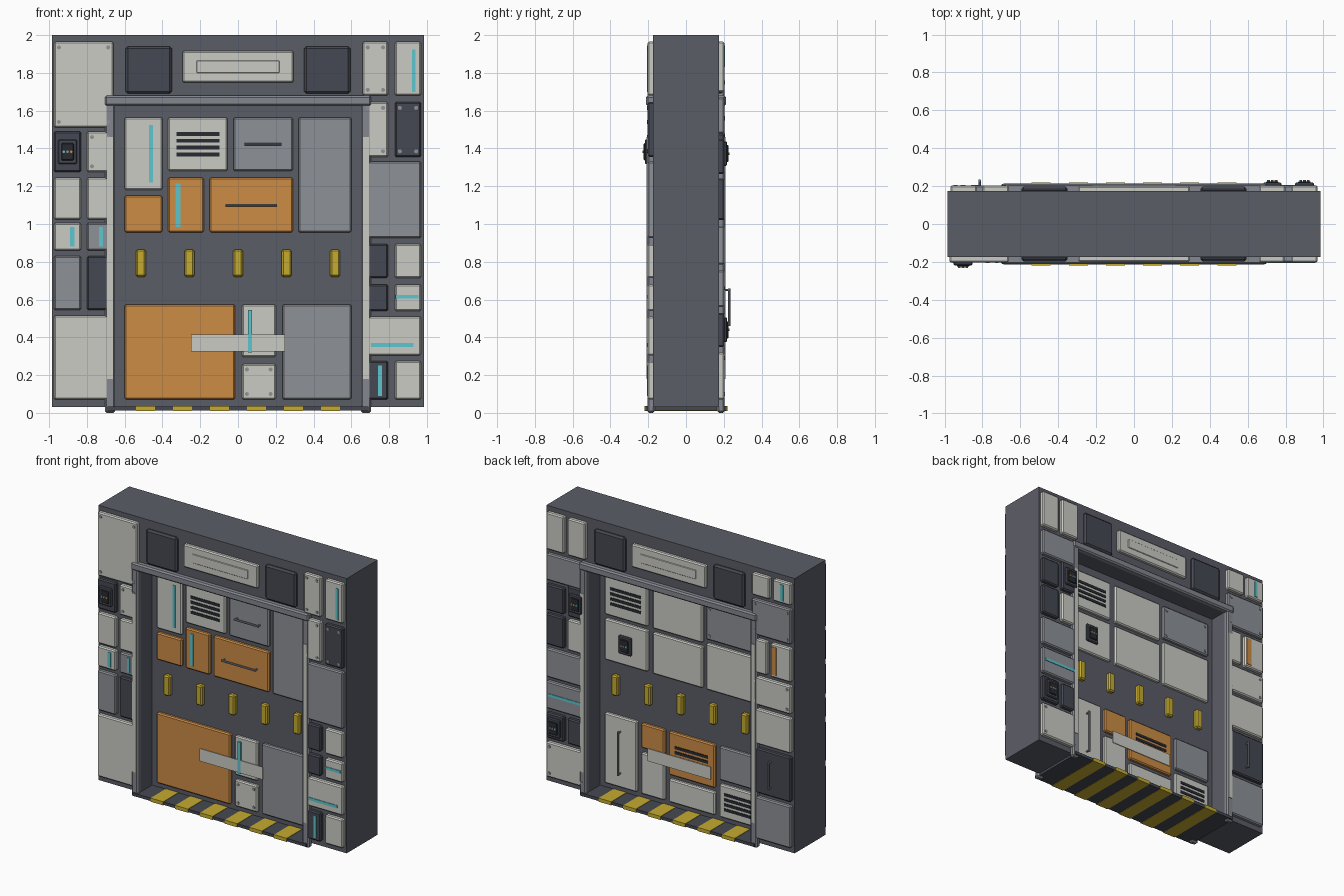
import bpy, bmesh, math
from mathutils import Matrix, Vector

def mat(name, r, g, b):
    m = bpy.data.materials.new(name)
    m.diffuse_color = (r, g, b, 1)
    return m

M = {
    'W': mat('wall_slate', .105, .11, .135), 'L': mat('pale_grey', .60, .60, .56),
    'M': mat('mid_grey', .27, .285, .31), 'D': mat('dark_slate', .06, .066, .085),
    'K': mat('near_black', .022, .024, .03), 'O': mat('orange', .61, .265, .06),
    'Y': mat('yellow', .56, .41, .03), 'C': mat('cyan', .11, .56, .62),
    'F': mat('frame_grey', .23, .245, .275),
}

def finish(bm, name, m, smooth=False):
    bmesh.ops.recalc_face_normals(bm, faces=bm.faces)
    me = bpy.data.meshes.new(name)
    bm.to_mesh(me)
    bm.free()
    me.materials.append(M[m])
    for p in me.polygons:
        p.use_smooth = smooth
    ob = bpy.data.objects.new(name, me)
    bpy.context.collection.objects.link(ob)
    return ob

def box(name, x1, x2, y1, y2, z1, z2, m, bev=0):
    bm = bmesh.new()
    bmesh.ops.create_cube(bm, size=1)
    for v in bm.verts:
        v.co = Vector(((x1 + x2) / 2 + v.co.x * (x2 - x1), (y1 + y2) / 2 + v.co.y * (y2 - y1),
                       (z1 + z2) / 2 + v.co.z * (z2 - z1)))
    if bev:
        bmesh.ops.bevel(bm, geom=bm.edges[:], offset=bev, segments=1, affect='EDGES')
    return finish(bm, name, m)

def rod(name, c, axis, length, r, m, n=8):
    bm = bmesh.new()
    rot = Vector((0, 0, 1)).rotation_difference(Vector(axis)).to_matrix().to_4x4()
    bmesh.ops.create_cone(bm, cap_ends=True, segments=n, radius1=r, radius2=r, depth=length,
                          matrix=Matrix.Translation(c) @ rot)
    return finish(bm, name, m)

# s = -1 front, +1 back; d1..d2 are distances from the middle plane
def plate(name, x1, x2, z1, z2, s, d1, d2, m, bev=0):
    return box(name, min(x1, x2), max(x1, x2), min(s * d1, s * d2), max(s * d1, s * d2), z1, z2, m, bev)

def rivets(x1, x2, z1, z2, s, d):
    for x in (x1 + .027, x2 - .027):
        for z in (z1 + .03, z2 - .03):
            rod('rivet', (x, s * d, z), (0, 1, 0), .008, .011, 'M')

def vents(x1, x2, z1, z2, s, d):
    w, zc = (x2 - x1) * .14, (z1 + z2) / 2
    for i in range(4):
        z = zc + (i - 1.5) * .036
        plate('vent_slot', x1 + w, x2 - w, z - .01, z + .01, s, d - .004, d + .004, 'K')

def handle(x1, x2, z1, z2, s, d):
    c = Vector(((x1 + x2) / 2, s * (d + .026), (z1 + z2) / 2))
    tall = (z2 - z1) > (x2 - x1)
    a = Vector((0, 0, 1)) if tall else Vector((1, 0, 0))
    n = .62 * max(x2 - x1, z2 - z1)
    rod('handle_bar', c, a, n, .007, 'F')
    for e in (-1, 1):
        rod('handle_post', c + a * e * (n / 2 - .008) - Vector((0, s * .013, 0)), (0, 1, 0), .03, .006, 'F')

def console(x1, x2, z1, z2, s, d):
    x, z = (x1 + x2) / 2, (z1 + z2) / 2
    plate('console_box', x - .05, x + .05, z - .065, z + .065, s, d - .005, d + .015, 'D', .006)
    plate('console_screen', x - .033, x + .033, z - .045, z + .045, s, d + .01, d + .022, 'K', .004)
    for i, m in enumerate('CMO'):
        rod('console_button', (x + (i - 1) * .02, s * (d + .024), z), (0, 1, 0), .008, .007, m)

DETAIL = {'r': rivets, 'v': vents, 'h': handle, 'k': console}

def panels(kind, rows, s, d1, d2):
    for x1, x2, z1, z2, m, *extra in rows:
        plate(kind, x1, x2, z1, z2, s, d1, d2, m, .008)
        for e in extra:
            DETAIL[e](x1, x2, z1, z2, s, d2)

def strips(rows, s, d, m='C'):
    for x1, x2, z1, z2 in rows:
        plate('light_strip', x1, x2, z1, z2, s, d - .003, d + .004, m)

# wall with doorway, extruded from one profile
bm = bmesh.new()
prof = [(-.985, .03), (-.65, .03), (-.65, 1.63), (.65, 1.63), (.65, .03), (.985, .03), (.985, 2), (-.985, 2)]
f = bm.faces.new([bm.verts.new((x, -.175, z)) for x, z in prof])
ext = bmesh.ops.extrude_face_region(bm, geom=[f])
bmesh.ops.translate(bm, vec=(0, .35, 0), verts=[v for v in ext['geom'] if isinstance(v, bmesh.types.BMVert)])
finish(bm, 'wall', 'W')

# door slab and striped sill
box('door_slab', -.65, .65, -.045, .045, .03, 1.63, 'W')
box('sill', -.69, .69, -.215, .215, .012, .033, 'D')
for i in range(6):
    x = (i - 2.5) * .196
    box('sill_stripe', x - .05, x + .05, -.22, .22, .01, .036, 'Y')

# parts shared by front and back
for s in (-1, 1):
    plate('frame_header', -.705, .705, 1.625, 1.68, s, .165, .212, 'F', .01)
    for e in (-1, 1):
        plate('frame_post', e * .65, e * .705, 0, 1.68, s, .165, .205, 'F', .01)
        plate('post_strip', e * .662, e * .693, .18, 1.46, s, .2, .209, 'L')
        plate('lintel_block', e * .35, e * .595, 1.69, 1.94, s, .165, .198, 'D', .012)
    plate('lintel_sign', -.295, .295, 1.75, 1.915, s, .165, .2, 'L', .008)
    plate('sign_inset', -.22, .22, 1.80, 1.865, s, .19, .204, 'L', .003)
    for i in range(5):
        x = (i - 2) * .257
        plate('door_grip', x - .026, x + .026, .72, .865, s, .04, .08, 'Y', .009)
    plate('door_sheet', -.25, .25, .325, .415, s, .074, .079, 'L')

# front wall panels
panels('front_left_panel', [
    (-.975, -.66, 1.51, 1.965, 'L', 'r'), (-.975, -.83, 1.275, 1.49, 'D', 'k'),
    (-.80, -.66, 1.275, 1.49, 'L', 'r'), (-.975, -.83, 1.025, 1.245, 'L'),
    (-.80, -.66, 1.025, 1.245, 'L'), (-.975, -.83, .86, 1.005, 'L'),
    (-.80, -.66, .86, 1.005, 'M'), (-.975, -.83, .545, .83, 'M'),
    (-.80, -.66, .545, .83, 'D'), (-.975, -.66, .07, .515, 'L')], -1, .165, .203)
panels('front_right_panel', [
    (.66, .795, 1.68, 1.965, 'L', 'r'), (.83, .97, 1.68, 1.965, 'L'),
    (.66, .795, 1.355, 1.645, 'L', 'r'), (.83, .97, 1.355, 1.645, 'D', 'r'),
    (.66, .97, .925, 1.33, 'M'), (.66, .795, .715, .895, 'D'),
    (.83, .97, .715, .895, 'L'), (.66, .795, .54, .68, 'D'),
    (.83, .97, .54, .68, 'L'), (.66, .97, .305, .51, 'L'),
    (.66, .795, .07, .275, 'D'), (.83, .97, .07, .275, 'L')], -1, .165, .203)
strips([(-.89, -.865, .88, .985), (-.735, -.715, .88, .985), (.92, .94, 1.70, 1.925),
        (.835, .955, .605, .625), (.705, .93, .35, .37), (.742, .763, .09, .25)], -1, .203)

# front door panels
panels('front_door_panel', [
    (-.60, -.40, 1.18, 1.565, 'L'), (-.37, -.055, 1.28, 1.565, 'L', 'v'),
    (-.025, .29, 1.28, 1.565, 'M', 'h'), (.32, .60, .955, 1.565, 'M'),
    (-.60, -.40, .955, 1.15, 'O'), (-.37, -.18, .955, 1.245, 'O'),
    (-.15, .29, .955, 1.245, 'O', 'h'), (-.60, -.015, .07, .575, 'O'),
    (.02, .20, .295, .575, 'L'), (.02, .20, .07, .26, 'L', 'r'),
    (.235, .60, .07, .575, 'M')], -1, .035, .068)
strips([(-.47, -.45, 1.22, 1.525), (-.33, -.305, .985, 1.215)], -1, .068)
plate('tall_door_light', .053, .075, .32, .545, -1, .06, .081, 'C')

# back wall panels
panels('back_left_panel', [
    (.83, .97, 1.70, 1.965, 'L'), (.66, .80, 1.70, 1.965, 'L'),
    (.66, .97, 1.48, 1.67, 'M'), (.83, .97, 1.265, 1.45, 'D'),
    (.66, .80, 1.265, 1.48, 'D', 'k'), (.83, .97, 1.02, 1.24, 'D'),
    (.66, .80, 1.02, 1.24, 'L'), (.66, .97, .785, .99, 'M'),
    (.66, .97, .56, .755, 'M'), (.83, .97, .35, .53, 'D', 'k'),
    (.66, .80, .35, .53, 'D'), (.66, .97, .07, .32, 'L', 'r')], 1, .165, .203)
panels('back_right_panel', [
    (-.80, -.66, 1.81, 1.965, 'L'), (-.97, -.83, 1.81, 1.965, 'L'),
    (-.97, -.66, 1.53, 1.78, 'M', 'r'), (-.78, -.66, 1.26, 1.50, 'L'),
    (-.97, -.81, 1.26, 1.50, 'L'), (-.97, -.66, 1.03, 1.23, 'L', 'r'),
    (-.97, -.66, .75, 1.0, 'L'), (-.97, -.66, .40, .72, 'D', 'h'),
    (-.97, -.66, .07, .37, 'M')], 1, .165, .203)
strips([(-.915, -.89, 1.83, 1.945), (.69, .95, .65, .67)], 1, .203)
strips([(-.86, -.82, 1.28, 1.48)], 1, .203, 'O')

# back door panels
panels('back_door_panel', [
    (.26, .60, 1.28, 1.565, 'L', 'v'), (-.175, .22, 1.28, 1.565, 'L'),
    (-.60, -.205, 1.315, 1.565, 'M', 'r'), (.26, .60, .955, 1.25, 'L', 'k'),
    (-.175, .22, .955, 1.25, 'L'), (-.60, -.205, .955, 1.285, 'L'),
    (.345, .60, .07, .575, 'L', 'h'), (.125, .31, .40, .575, 'O'),
    (-.275, .09, .265, .575, 'O', 'v'), (.125, .31, .07, .365, 'L'),
    (-.275, .09, .07, .235, 'L'), (-.60, -.31, .335, .575, 'M'),
    (-.60, -.31, .07, .305, 'L', 'v')], 1, .035, .068)
